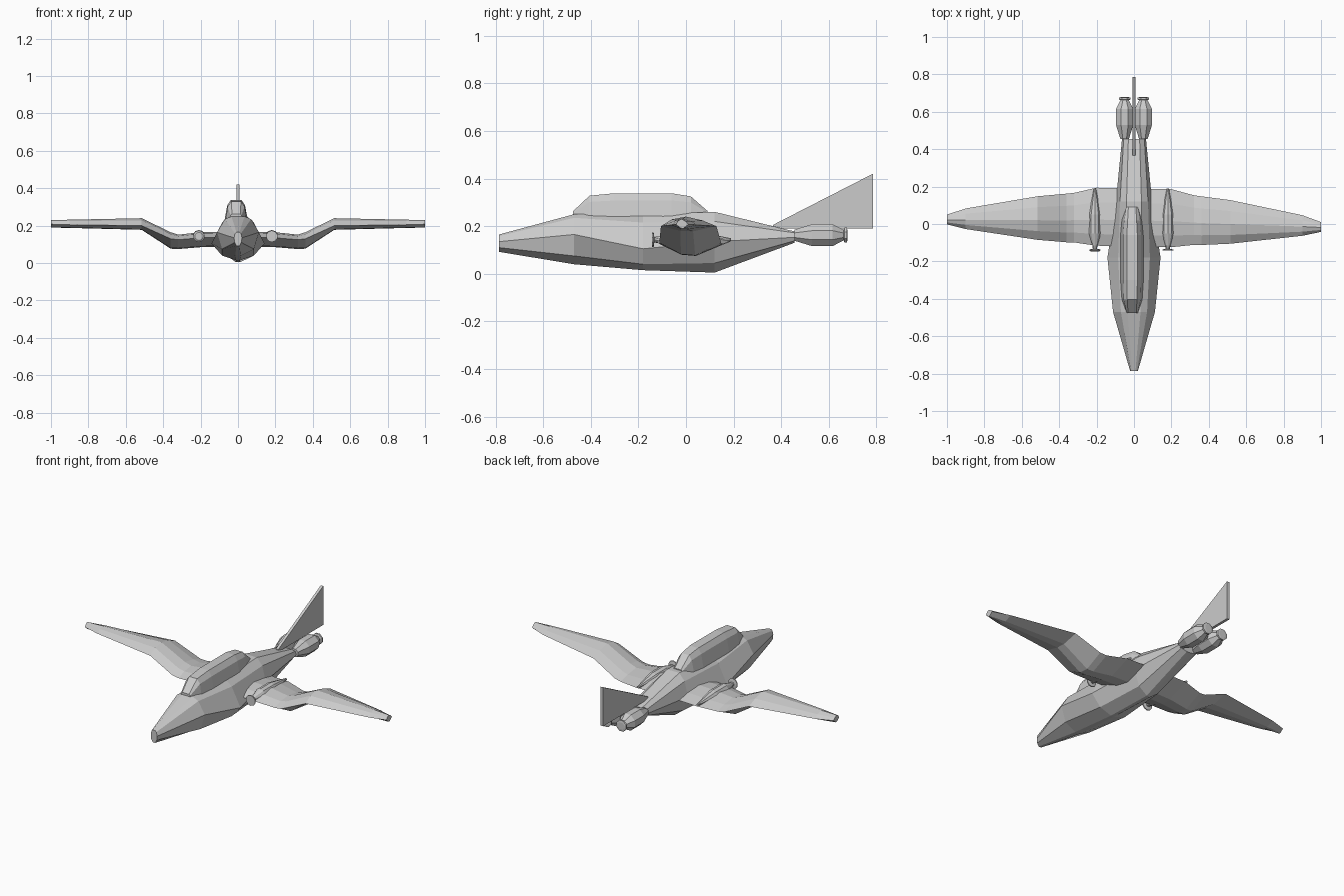
import bpy, bmesh, math
from mathutils import Vector


def loft(name, rings):
    """Skin a list of equal-length point rings and cap both ends."""
    bm = bmesh.new()
    rows = [[bm.verts.new(p) for p in r] for r in rings]
    n = len(rows[0])
    for a, b in zip(rows, rows[1:]):
        for i in range(n):
            j = (i + 1) % n
            bm.faces.new((a[i], a[j], b[j], b[i]))
    bm.faces.new(rows[0])
    bm.faces.new(rows[-1])
    bmesh.ops.recalc_face_normals(bm, faces=bm.faces)
    me = bpy.data.meshes.new(name)
    bm.to_mesh(me)
    bm.free()
    ob = bpy.data.objects.new(name, me)
    bpy.context.collection.objects.link(ob)
    return ob


def mirrored(half, y, cx=0.0):
    """Full cross-section at y from a right-hand half outline (x, z)."""
    return ([(cx + x, y, z) for x, z in half] +
            [(cx - x, y, z) for x, z in reversed(half)])


def turned(name, cx, cz, profile, sides=8):
    """Body of revolution along y from (y, radius) pairs."""
    rings = []
    for y, r in profile:
        angs = [2 * math.pi * (i + 0.5) / sides for i in range(sides)]
        rings.append([(cx + r * math.cos(a), y, cz + r * math.sin(a)) for a in angs])
    return loft(name, rings)


# Fuselage: faceted hull, half outlines run top to keel
hull = [
    (-0.785, [(0.008, 0.165), (0.016, 0.158), (0.021, 0.135), (0.018, 0.11), (0.008, 0.092)]),
    (-0.47, [(0.035, 0.25), (0.07, 0.235), (0.112, 0.165), (0.085, 0.075), (0.015, 0.04)]),
    (-0.18, [(0.04, 0.25), (0.085, 0.215), (0.142, 0.105), (0.085, 0.04), (0.01, 0.015)]),
    (0.12, [(0.04, 0.26), (0.075, 0.22), (0.097, 0.135), (0.065, 0.045), (0.012, 0.005)]),
    (0.455, [(0.03, 0.178), (0.055, 0.172), (0.064, 0.153), (0.05, 0.138), (0.012, 0.13)]),
]
loft("fuselage", [mirrored(h, y) for y, h in hull])

# Canopy: y, base half width, base z, shoulder half width, roof half width, roof z
canopy = [
    (-0.475, 0.03, 0.24, 0.03, 0.022, 0.262),
    (-0.405, 0.055, 0.235, 0.045, 0.026, 0.328),
    (-0.30, 0.062, 0.23, 0.048, 0.028, 0.338),
    (-0.06, 0.062, 0.23, 0.048, 0.028, 0.338),
    (0.02, 0.055, 0.235, 0.042, 0.024, 0.325),
    (0.09, 0.034, 0.24, 0.03, 0.02, 0.264),
]
loft("canopy", [mirrored([(rw, zt), (sw, zb + 0.72 * (zt - zb)), (bw, zb)], y, -0.01)
                for y, bw, zb, sw, rw, zt in canopy])

# Gull wings: x, leading y, trailing y, bottom z, edge z, top z
stations = [
    (0.0, -0.12, 0.19, 0.09, 0.14, 0.17),
    (0.20, -0.12, 0.19, 0.085, 0.135, 0.165),
    (0.32, -0.105, 0.16, 0.075, 0.125, 0.152),
    (0.36, -0.105, 0.155, 0.077, 0.13, 0.165),
    (0.515, -0.095, 0.138, 0.178, 0.20, 0.24),
    (0.90, -0.045, 0.065, 0.188, 0.205, 0.232),
    (1.0, -0.022, 0.03, 0.19, 0.208, 0.23),
]
for side, label in ((1, "right"), (-1, "left")):
    rings = []
    for x, y0, y1, zb, ze, zt in stations:
        c = y1 - y0
        outline = [(y0, ze), (y0 + 0.2 * c, ze + 0.72 * (zt - ze)), (y0 + 0.45 * c, zt),
                   (y0 + 0.75 * c, ze + 0.6 * (zt - ze)), (y1, ze),
                   (y0 + 0.58 * c, zb), (y0 + 0.35 * c, zb + 0.1 * (ze - zb))]
        # the whole wing is set very slightly askew in plan
        rings.append([(side * x, y - 0.02 * side * x, z) for y, z in outline])
    loft(label + "_wing", rings)

    # Wing pod with a round nose disc
    turned(label + "_wing_pod", side * 0.195 - 0.014, 0.143,
           [(-0.145 + side * 0.003, 0.022), (-0.142, 0.031), (-0.136, 0.031), (-0.133, 0.012),
            (-0.115, 0.014), (-0.05, 0.034), (0.05, 0.034), (0.19, 0.006)], 10)

    # Tail engine with exhaust disc
    turned(label + "_tail_engine", side * 0.05, 0.162,
           [(0.455, 0.025), (0.53, 0.05), (0.615, 0.05), (0.662, 0.024),
            (0.666, 0.034), (0.676, 0.034), (0.678, 0.022)], 8)

# Tail fin: thin triangular plate
fin = [(0.365, 0.19), (0.785, 0.19), (0.785, 0.42), (0.365, 0.205)]
loft("tail_fin", [[(x, y, z) for y, z in fin] for x in (-0.008, 0.008)])
